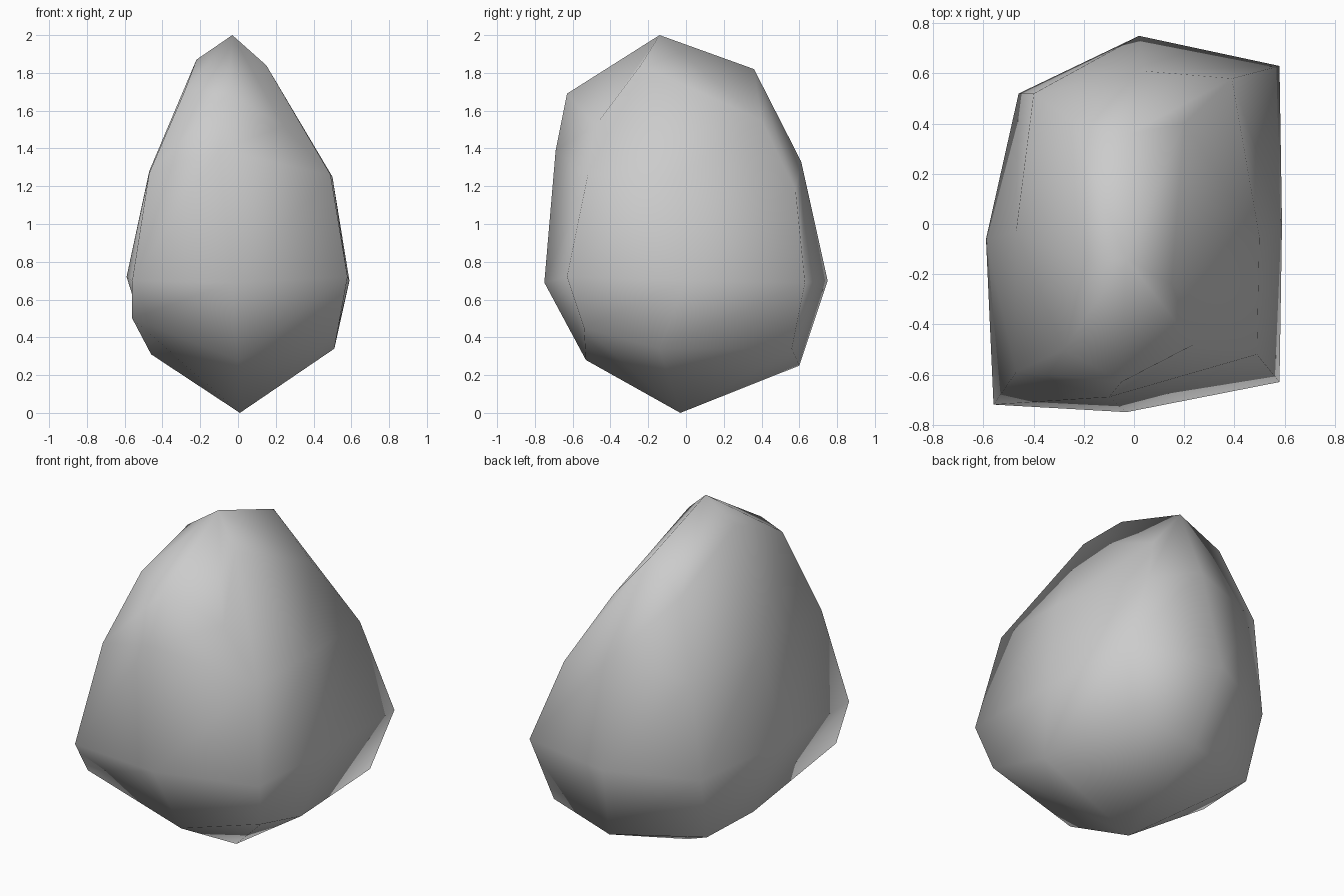
import bpy
import bmesh

# Remove the default cube only
default_cube = bpy.data.objects.get("Cube")
if default_cube:
    bpy.data.objects.remove(default_cube, do_unlink=True)


def make_material(name, colour):
    """Create one flat coloured material."""
    material = bpy.data.materials.new(name)
    material.use_nodes = True
    material.diffuse_color = colour
    shader = material.node_tree.nodes["Principled BSDF"]
    shader.inputs["Base Color"].default_value = colour
    shader.inputs["Roughness"].default_value = 0.8
    return material


def bridge_rings(bm, lower, upper):
    """Join two rings of equal length with a band of quads."""
    count = len(lower)
    for i in range(count):
        j = (i + 1) % count
        bm.faces.new((lower[i], lower[j], upper[j], upper[i]))


def cap_ring(bm, ring, tip):
    """Close a ring with a fan of triangles meeting at a tip."""
    count = len(ring)
    for i in range(count):
        bm.faces.new((ring[i], ring[(i + 1) % count], tip))


def build_stone(name, bottom_tip, rings, top_tip, material):
    """Loft a closed, smooth stone through uneven cross-sections."""
    bm = bmesh.new()
    loops = [[bm.verts.new(point) for point in ring] for ring in rings]
    for lower, upper in zip(loops, loops[1:]):
        bridge_rings(bm, lower, upper)
    cap_ring(bm, loops[0], bm.verts.new(bottom_tip))
    cap_ring(bm, loops[-1], bm.verts.new(top_tip))
    bmesh.ops.recalc_face_normals(bm, faces=bm.faces)
    for face in bm.faces:
        face.smooth = True

    mesh = bpy.data.meshes.new(name)
    bm.to_mesh(mesh)
    bm.free()
    mesh.materials.append(material)
    stone = bpy.data.objects.new(name, mesh)
    bpy.context.collection.objects.link(stone)
    return stone


# Each cross-section runs counter-clockwise from the front middle:
# front, front +x, +x side, back +x, back, back -x, -x side, front -x
underside = [
    (0, -.53, .28), (.53, -.54, .45), (.51, -.14, .34), (.47, .56, .34),
    (.08, .6, .25), (-.43, .42, .3), (-.46, .03, .31), (-.56, -.6, .5),
]
belly = [
    (-.03, -.75, .69), (.58, -.63, .72), (.59, 0, .7), (.58, .63, .69),
    (.02, .75, .7), (-.46, .52, .68), (-.59, -.06, .72), (-.56, -.72, .7),
]
shoulder = [
    (-.1, -.69, 1.39), (.49, -.52, 1.26), (.5, -.05, 1.25), (.39, .58, 1.18),
    (.04, .61, 1.33), (-.4, .52, 1.24), (-.47, -.03, 1.28), (-.47, -.59, 1.27),
]
crown = [
    (-.05, -.63, 1.69), (.24, -.48, 1.52), (.15, -.24, 1.84), (.2, .4, 1.55),
    (-.02, .36, 1.82), (-.25, .41, 1.66), (-.22, -.15, 1.87), (-.28, -.5, 1.71),
]

stone_grey = make_material("stone grey", (.6, .6, .6, 1))
build_stone(
    "rock",
    bottom_tip=(.01, -.03, 0),
    rings=[underside, belly, shoulder, crown],
    top_tip=(-.03, -.14, 2),
    material=stone_grey,
)
